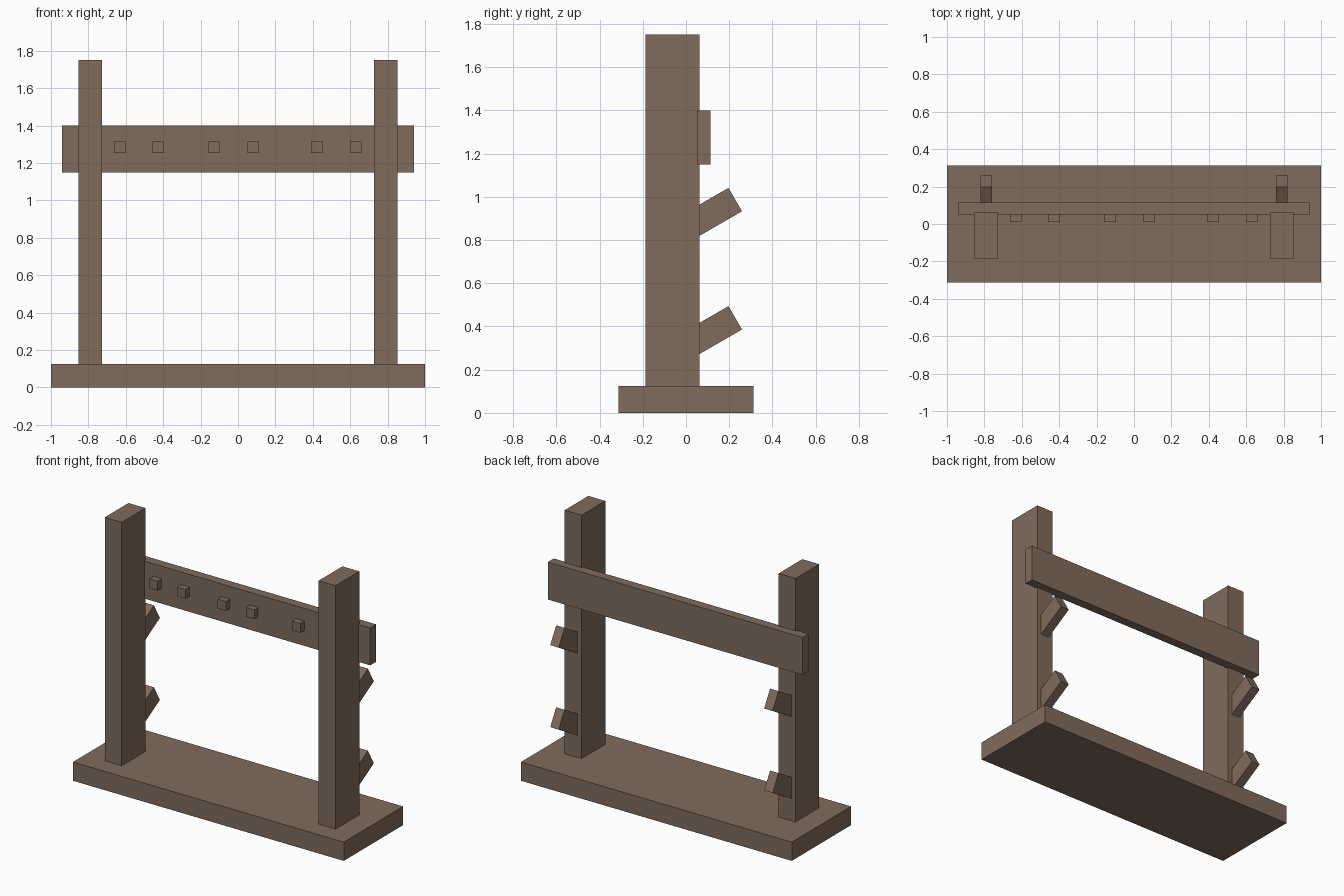
import bpy
from math import radians, cos, sin
from mathutils import Vector

cube = bpy.data.objects.get("Cube")
if cube:
    bpy.data.objects.remove(cube, do_unlink=True)

# Single brown wood colour
wood = bpy.data.materials.new("brown_wood")
wood.use_nodes = True
colour = (0.216, 0.146, 0.106, 1)
wood.diffuse_color = colour
wood.node_tree.nodes["Principled BSDF"].inputs["Base Color"].default_value = colour


def box(name, centre, size, tilt=0):
    """Flat-shaded wooden block, optionally tilted about x."""
    bpy.ops.mesh.primitive_cube_add(size=1, location=centre, rotation=(tilt, 0, 0))
    obj = bpy.context.object
    obj.name = obj.data.name = name
    obj.scale = size
    obj.data.materials.append(wood)
    return obj


# Base board and back rail
box("base_board", (0, 0, 0.0625), (2, 0.625, 0.125))
box("back_rail", (0, 0.083, 1.275), (1.88, 0.0625, 0.25))

# Uprights, each with two slanted support pegs on the back
tilt = radians(30)
peg_length = 0.27
peg_axis = Vector((0, cos(tilt), sin(tilt)))
for side, x in (("right", -0.79), ("left", 0.79)):
    box(f"{side}_post", (x, -0.0625, 0.9375), (0.125, 0.25, 1.625))
    for level, tip_z in (("lower", 0.44), ("upper", 0.987)):
        tip = Vector((x, 0.228, tip_z))
        box(f"{side}_{level}_support_peg", tip - peg_axis * peg_length / 2,
            (0.0625, peg_length, 0.125), tilt)

# Small hanging pegs on the front of the rail
for i, x in enumerate((-0.632, -0.426, -0.127, 0.082, 0.422, 0.63), 1):
    box(f"hanging_peg_{i}", (x, 0.04, 1.284), (0.0625, 0.06, 0.0625))
